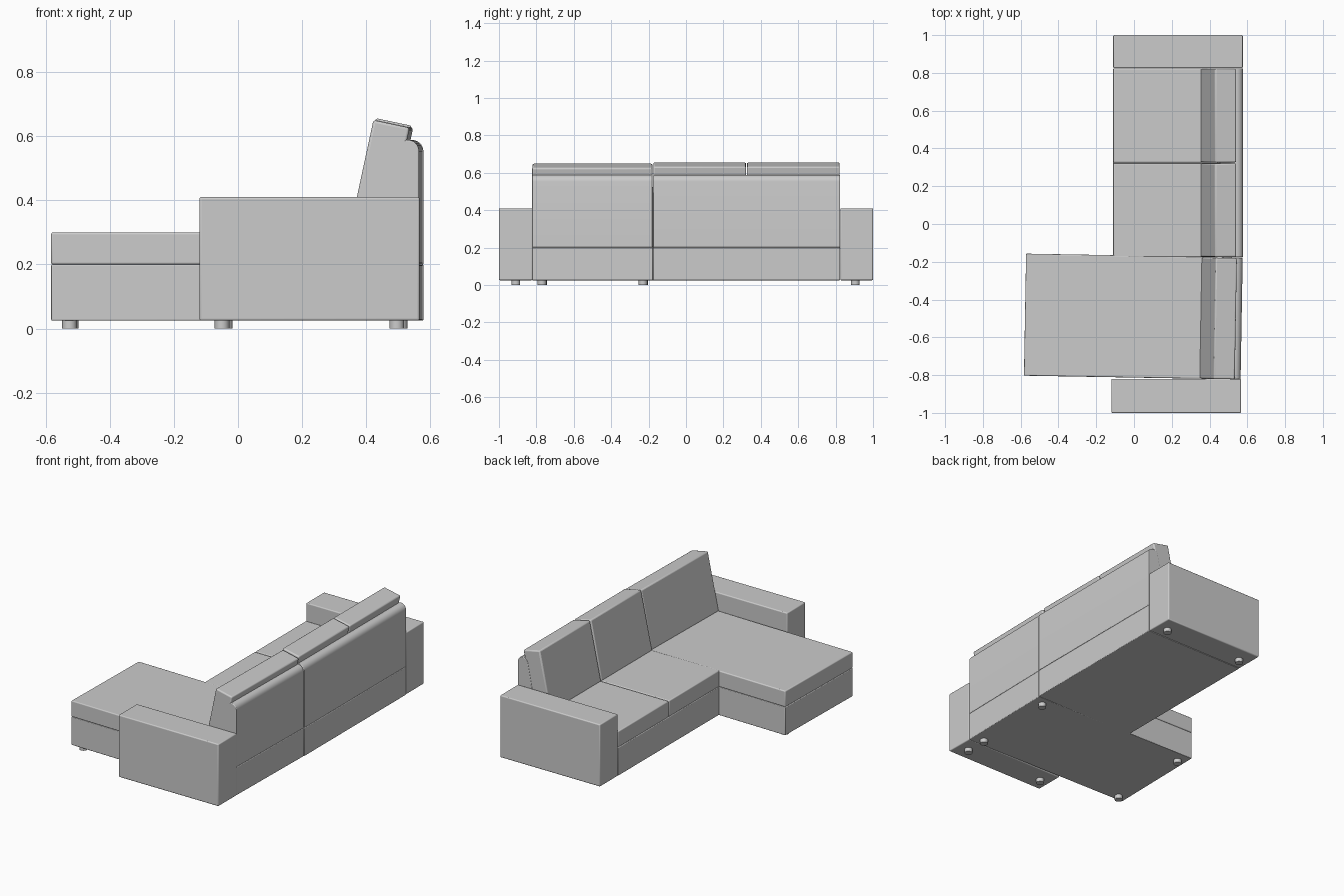
import bpy, math
from mathutils import Matrix, Vector

cube = bpy.data.objects.get("Cube")
if cube:
    bpy.data.objects.remove(cube, do_unlink=True)

fabric = bpy.data.materials.new("grey fabric")
fabric.use_nodes = True
fabric.diffuse_color = (0.6, 0.6, 0.6, 1)
fabric.node_tree.nodes["Principled BSDF"].inputs["Base Color"].default_value = (0.6, 0.6, 0.6, 1)

# The chaise section sits turned by one degree about its own centre
PIVOT = Matrix.Translation((0, -0.49, 0))
TURN = PIVOT @ Matrix.Rotation(math.radians(-1), 4, 'Z') @ PIVOT.inverted()
STRAIGHT = Matrix.Identity(4)


def prism(name, profile, y0, y1, bevel=0.006, place=STRAIGHT):
    """Extrude an xz profile (counter-clockwise from the front) along y and soften its edges."""
    n = len(profile)
    verts = [place @ Vector((x, y, z)) for y in (y0, y1) for x, z in profile]
    faces = [list(range(n)), list(range(2 * n - 1, n - 1, -1))]
    faces += [[(i + 1) % n, i, i + n, (i + 1) % n + n] for i in range(n)]
    mesh = bpy.data.meshes.new(name)
    mesh.from_pydata(verts, [], faces)
    mesh.materials.append(fabric)
    obj = bpy.data.objects.new(name, mesh)
    bpy.context.collection.objects.link(obj)
    if bevel:
        mod = obj.modifiers.new("soft edges", 'BEVEL')
        mod.width = bevel
        mod.segments = 3
        mod.limit_method = 'ANGLE'
        mod.angle_limit = math.radians(40)
    bpy.ops.object.select_all(action='DESELECT')
    obj.select_set(True)
    bpy.context.view_layer.objects.active = obj
    bpy.ops.object.shade_smooth_by_angle(angle=math.radians(35))
    return obj


def box(name, x0, x1, y0, y1, z0, z1, bevel=0.006, place=STRAIGHT):
    return prism(name, [(x0, z0), (x1, z0), (x1, z1), (x0, z1)], y0, y1, bevel, place)


def back_rest(name, y0, y1, x_back, place=STRAIGHT):
    """Back panel with a sloped front and a rounded top."""
    r = 0.035
    arc = [(x_back - r + r * math.cos(a), 0.553 + r * math.sin(a))
           for a in (math.radians(d) for d in range(0, 166, 15))]
    prism(name, [(0.44, 0.2), (x_back, 0.2)] + arc + [(0.478, 0.40)], y0, y1, 0.004, place)


def back_cushion(name, y0, y1, top, place=STRAIGHT):
    """Leaning back cushion."""
    lean = 0.215
    x0, z0 = 0.352, 0.298
    up = top - z0
    prism(name, [(x0, z0), (x0 + 0.113, z0 - 0.02),
                 (x0 + 0.113 + lean * up, top - 0.024), (x0 + lean * up, top)],
          y0, y1, 0.008, place)


# Arms
box("right_arm", -0.12, 0.566, -1.0, -0.82, 0.025, 0.41)
box("left_arm", -0.11, 0.576, 0.825, 1.0, 0.025, 0.41)

# Two-seat section
box("seat_base", -0.11, 0.578, -0.176, 0.824, 0.025, 0.2, 0.004)
back_rest("seat_back", -0.176, 0.824, 0.578)
for side, y0 in (("right", -0.175), ("left", 0.326)):
    box(side + "_seat_cushion", -0.11, 0.47, y0, y0 + 0.497, 0.2, 0.3)
    back_cushion(side + "_back_cushion", y0, y0 + 0.496, 0.656)

# Chaise section
box("chaise_base", -0.577, 0.57, -0.813, -0.167, 0.025, 0.2, 0.004, TURN)
box("chaise_cushion", -0.577, 0.47, -0.813, -0.167, 0.2, 0.3, 0.006, TURN)
back_rest("chaise_back", -0.813, -0.169, 0.57, TURN)
back_cushion("chaise_back_cushion", -0.813, -0.171, 0.65, TURN)

# Feet
feet = [(-0.05, -0.91), (0.495, -0.91), (-0.04, 0.905), (0.505, 0.905),
        (-0.525, -0.765), (-0.52, -0.225), (0.495, -0.77), (0.505, -0.23)]
for i, (x, y) in enumerate(feet):
    bpy.ops.mesh.primitive_cylinder_add(vertices=20, radius=0.023, depth=0.03, location=(x, y, 0.015))
    foot = bpy.context.object
    foot.name = "foot_%d" % (i + 1)
    foot.data.materials.append(fabric)
    bpy.ops.object.shade_smooth_by_angle(angle=math.radians(35))
